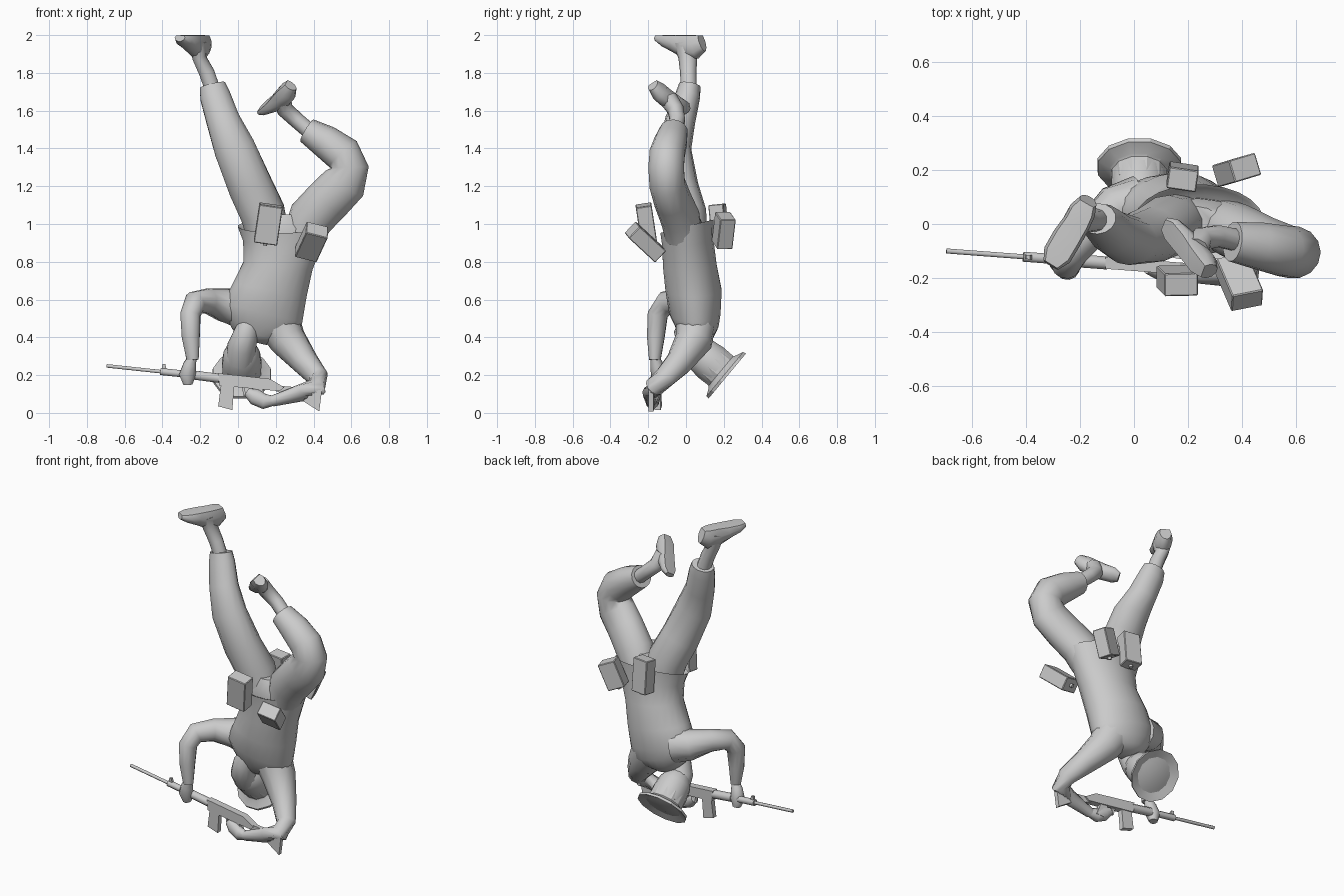
import bpy, bmesh, math
from mathutils import Vector, Matrix

grey = bpy.data.materials.new("plain_grey")
grey.diffuse_color = (0.6, 0.6, 0.6, 1)


def finish(name, bm, smooth=None):
    bmesh.ops.recalc_face_normals(bm, faces=bm.faces)
    me = bpy.data.meshes.new(name)
    bm.to_mesh(me)
    bm.free()
    me.materials.append(grey)
    ob = bpy.data.objects.new(name, me)
    bpy.context.collection.objects.link(ob)
    if smooth:
        bpy.ops.object.select_all(action='DESELECT')
        ob.select_set(True)
        bpy.context.view_layer.objects.active = ob
        bpy.ops.object.shade_smooth_by_angle(angle=math.radians(smooth))
    return ob


def tube(name, rings, sides=12, ref=(1, 0, 0), axis=None, clip=1, smooth=50):
    """Loft of elliptical rings (x, y, z, half size along ref, half size across)."""
    bm = bmesh.new()
    pts = [Vector(r[:3]) for r in rings]
    loops = []
    for i, r in enumerate(rings):
        t = pts[min(i + 1, len(pts) - 1)] - pts[max(i - 1, 0)]
        if axis:
            t = Vector(axis(i) if callable(axis) else axis)
        t.normalize()
        a = Vector(ref)
        a = (a - t * a.dot(t)).normalized()
        b = t.cross(a)
        ra, rb = r[3], r[-1]
        loop = []
        for k in range(sides):
            w = 2 * math.pi * (k + 0.5) / sides
            loop.append(bm.verts.new(pts[i] + a * ra * min(math.cos(w), clip) + b * rb * math.sin(w)))
        loops.append(loop)
    for p, q in zip(loops, loops[1:]):
        for k in range(sides):
            j = (k + 1) % sides
            bm.faces.new((p[k], p[j], q[j], q[k]))
    bm.faces.new(loops[0])
    bm.faces.new(loops[-1])
    return finish(name, bm, smooth)


def box(name, centre, size, up, side):
    """Box with its height along up and its width near side."""
    u = Vector(up).normalized()
    s = Vector(side)
    s = (s - u * s.dot(u)).normalized()
    rot = Matrix((s, u.cross(s), u)).transposed().to_4x4()
    m = Matrix.Translation(centre) @ rot @ Matrix.Diagonal((*size, 1))
    bm = bmesh.new()
    bmesh.ops.create_cube(bm, size=1, matrix=m)
    bmesh.ops.bevel(bm, geom=bm.edges[:], offset=0.004, segments=1, affect='EDGES')
    return finish(name, bm)


def gun_y(x):
    return -0.152 - 0.075 * x


def plate(name, outline, half):
    """Side profile (x, z) given thickness across the rifle."""
    bm = bmesh.new()
    sets = [[bm.verts.new((x, gun_y(x) + s * half, z)) for x, z in outline] for s in (-1, 1)]
    n = len(outline)
    for s in sets:
        bm.faces.new(s)
    for k in range(n):
        j = (k + 1) % n
        bm.faces.new((sets[0][k], sets[0][j], sets[1][j], sets[1][k]))
    return finish(name, bm)


def rod(name, x0, z0, x1, z1, r, sides=8):
    return tube(name, [(x0, gun_y(x0), z0, r), (x1, gun_y(x1), z1, r)], sides, (0, 0, 1))


# Jacket, its tilted hem folded inside at the waist
tube("jacket", [
    (0.24, 0.005, 0.93, 0.18, 0.105), (0.24, 0.005, 0.98, 0.226, 0.134),
    (0.24, 0.005, 0.988, 0.243, 0.146), (0.235, 0.01, 0.9, 0.21, 0.138),
    (0.212, 0.02, 0.78, 0.185, 0.143), (0.168, 0.04, 0.65, 0.2, 0.15),
    (0.13, 0.047, 0.53, 0.218, 0.137), (0.128, 0.058, 0.46, 0.198, 0.115),
    (0.11, 0.06, 0.41, 0.145, 0.09), (0.085, 0.06, 0.375, 0.065, 0.055)], 24,
    axis=lambda i: (0, 0.25, -1) if i < 3 else (-0.06 * min(i - 2, 4), 0.06 * max(0, 5 - i), -1), smooth=70)

# Hips under the jacket
tube("hips", [(0.24, 0, 0.88, 0.17, 0.1), (0.235, -0.01, 0.98, 0.18, 0.105),
              (0.235, -0.01, 1.05, 0.09, 0.075)], 14)

# Trouser legs
tube("straight_trouser_leg", [
    (0.16, 0.0, 0.94, 0.115, 0.11), (0.13, -0.005, 1.06, 0.122, 0.113),
    (0.065, -0.04, 1.2, 0.12, 0.105), (-0.018, -0.062, 1.4, 0.112, 0.09),
    (-0.08, -0.03, 1.55, 0.09, 0.08), (-0.122, 0.01, 1.68, 0.082, 0.066),
    (-0.135, 0.02, 1.735, 0.07, 0.058)], 14)
tube("bent_trouser_leg", [
    (0.34, -0.01, 0.93, 0.1, 0.105), (0.385, -0.03, 1.03, 0.105, 0.122),
    (0.48, -0.072, 1.13, 0.1, 0.122), (0.562, -0.1, 1.215, 0.096, 0.12),
    (0.592, -0.105, 1.3, 0.097, 0.1), (0.556, -0.1, 1.37, 0.095, 0.1),
    (0.46, -0.08, 1.438, 0.088, 0.088), (0.365, -0.065, 1.495, 0.075, 0.068)], 14, (0, 1, 0), smooth=70)

# Boots: shaft and foot
tube("straight_boot_shaft", [(-0.13, 0.015, 1.7, 0.043), (-0.165, 0.012, 1.8, 0.043),
                             (-0.205, 0.01, 1.88, 0.038, 0.05), (-0.215, 0.0, 1.96, 0.05, 0.07)], 10)
tube("straight_boot_foot", [
    (-0.17, 0.085, 1.966, 0.055, 0.035), (-0.19, 0.05, 1.952, 0.08, 0.05),
    (-0.215, 0.0, 1.952, 0.08, 0.052), (-0.25, -0.055, 1.965, 0.058, 0.056),
    (-0.285, -0.115, 1.977, 0.038, 0.055), (-0.308, -0.152, 1.986, 0.02, 0.032)], 10, (0, 0, 1), clip=0.6)
tube("bent_boot_shaft", [(0.38, -0.06, 1.49, 0.042), (0.31, -0.045, 1.55, 0.042),
                         (0.25, -0.055, 1.605, 0.045), (0.23, -0.095, 1.665, 0.05)], 10, (0, 1, 0))
tube("bent_boot_foot", [
    (0.275, -0.175, 1.735, 0.04, 0.032), (0.252, -0.145, 1.702, 0.062, 0.045),
    (0.225, -0.11, 1.672, 0.062, 0.045), (0.185, -0.065, 1.638, 0.048, 0.05),
    (0.14, -0.02, 1.612, 0.032, 0.05), (0.115, 0.0, 1.598, 0.018, 0.03)], 10, (-0.6, -0.3, 0.8), clip=0.6)

# Arms and hands
tube("raised_arm", [
    (0.02, 0.075, 0.55, 0.105), (-0.07, 0.055, 0.57, 0.092, 0.09), (-0.16, -0.025, 0.592, 0.068),
    (-0.228, -0.105, 0.585, 0.062, 0.06), (-0.252, -0.15, 0.52, 0.055, 0.055),
    (-0.25, -0.16, 0.4, 0.046, 0.05), (-0.24, -0.165, 0.28, 0.03, 0.034)], 12, (0.3, 0.3, -1), smooth=70)
tube("raised_hand", [(-0.24, -0.165, 0.3, 0.022), (-0.255, -0.155, 0.255, 0.036, 0.035),
                     (-0.268, -0.145, 0.2, 0.046, 0.04), (-0.265, -0.14, 0.15, 0.025, 0.025)], 10)
tube("lower_arm", [
    (0.2, 0.055, 0.5, 0.125, 0.11), (0.265, 0.04, 0.38, 0.1, 0.1), (0.355, -0.035, 0.268, 0.073),
    (0.42, -0.11, 0.19, 0.058), (0.42, -0.165, 0.14, 0.055), (0.33, -0.185, 0.105, 0.046),
    (0.18, -0.185, 0.062, 0.03)], 12, (0.6, 0, 0.6), smooth=70)
tube("lower_hand", [(0.2, -0.185, 0.065, 0.024), (0.14, -0.18, 0.06, 0.042, 0.035),
                    (0.09, -0.17, 0.085, 0.045, 0.035), (0.05, -0.16, 0.11, 0.025)], 10, (0, 0, 1))

# Neck, head and brimmed helmet
tube("neck", [(0.07, 0.02, 0.5, 0.05), (0.045, 0.0, 0.43, 0.065),
              (0.02, 0.03, 0.35, 0.078), (0.015, 0.08, 0.28, 0.08)], 12)
D = Vector((0, 0.77, -0.64))
C = Vector((0.02, 0.212, 0.2))


def along_head(rows):
    return [(*(C + D * t), r) for t, r in rows]


tube("head", along_head([(-0.25, 0.045), (-0.22, 0.075), (-0.17, 0.098), (-0.1, 0.106), (-0.05, 0.104)]), 16, axis=D)
tube("helmet", along_head([(-0.1, 0.105), (-0.035, 0.106), (-0.028, 0.114), (-0.008, 0.158), (0.008, 0.16),
                           (-0.008, 0.11), (-0.004, 0.09), (0.004, 0.045)]), 12, axis=D, smooth=20)

# Belt pouches, each with a small stud underneath
for name, c, size, up, side in [
    ("front_pouch", (0.16, -0.21, 1.0), (0.125, 0.085, 0.205), (0.03, -0.03, 0.2), (1, 0, 0)),
    ("side_pouch", (0.39, -0.215, 0.905), (0.12, 0.085, 0.2), (0.06, -0.14, 0.13), (1, 0.3, -0.35)),
    ("back_pouch", (0.18, 0.175, 1.0), (0.11, 0.08, 0.21), (0.0, -0.02, 0.2), (1, -0.15, 0)),
    ("back_side_pouch", (0.38, 0.2, 0.965), (0.11, 0.085, 0.17), (0.07, 0.02, 0.17), (1, 0.3, 0)),
]:
    box(name, c, size, up, side)
    u = Vector(up).normalized()
    end = Vector(c) - u * size[2] / 2
    tube(name + "_stud", [(*(end + u * 0.01), 0.012), (*(end - u * 0.015), 0.012)], 8)

# Rifle
rod("barrel", -0.695, 0.249, -0.35, 0.212, 0.01)
rod("gas_tube", -0.41, 0.219, -0.22, 0.199, 0.02)
rod("handguard", -0.24, 0.201, -0.1, 0.183, 0.026)
plate("front_sight", [(-0.405, 0.22), (-0.4, 0.258), (-0.385, 0.258), (-0.375, 0.22)], 0.008)
plate("receiver", [(-0.105, 0.21), (0.17, 0.18), (0.245, 0.135), (0.22, 0.115), (-0.1, 0.145)], 0.022)
plate("magazine", [(-0.09, 0.15), (-0.02, 0.14), (-0.03, 0.015), (-0.105, 0.035)], 0.016)
plate("pistol_grip", [(0.08, 0.13), (0.13, 0.125), (0.16, 0.05), (0.11, 0.045)], 0.016)
plate("trigger_guard", [(0.02, 0.14), (0.035, 0.14), (0.04, 0.1), (0.085, 0.09), (0.085, 0.075), (0.03, 0.09)], 0.006)
plate("stock", [(0.2, 0.145), (0.445, 0.125), (0.43, 0.008), (0.34, 0.065), (0.2, 0.115)], 0.013)
